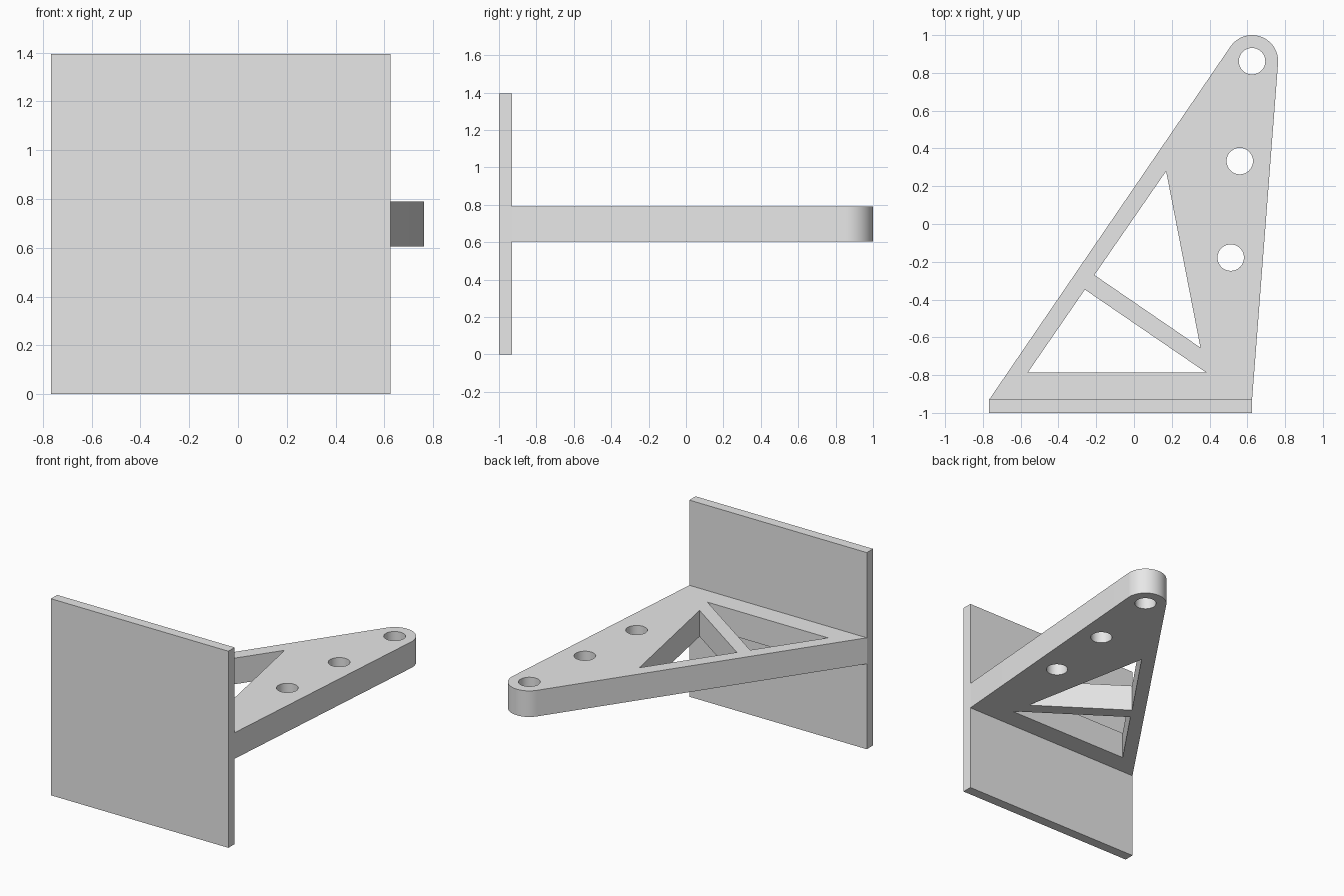
import bpy
import bmesh
from math import atan2, acos, hypot, cos, sin, pi, radians
from mathutils import Vector

cube = bpy.data.objects.get("Cube")
if cube:
    bpy.data.objects.remove(cube, do_unlink=True)

# Single plain grey material
grey = bpy.data.materials.new("plain grey")
grey.use_nodes = True
colour = (0.8, 0.8, 0.8, 1.0)
grey.diffuse_color = colour
grey.node_tree.nodes["Principled BSDF"].inputs["Base Color"].default_value = colour


def arc(centre, radius, start, end, steps):
    return [(centre[0] + radius * cos(start + (end - start) * i / steps),
             centre[1] + radius * sin(start + (end - start) * i / steps))
            for i in range(steps + 1)]


def circle(centre, radius, steps=48):
    return arc(centre, radius, 0, 2 * pi, steps)[:-1]


def tangent_angle(point, centre, radius, side):
    """Angle on the circle where the line from the point touches it."""
    dx, dy = point[0] - centre[0], point[1] - centre[1]
    return atan2(dy, dx) + side * acos(radius / hypot(dx, dy))


def extruded(name, loops, bottom, top):
    """Flat outline with holes, raised into a solid."""
    bm = bmesh.new()
    edges = []
    for loop in loops:
        verts = [bm.verts.new((x, y, bottom)) for x, y in loop]
        edges += [bm.edges.new((v, verts[i - 1])) for i, v in enumerate(verts)]
    bmesh.ops.triangle_fill(bm, use_beauty=True, edges=edges, normal=Vector((0, 0, 1)))
    result = bmesh.ops.extrude_face_region(bm, geom=bm.faces[:], use_keep_orig=True)
    raised = [g for g in result["geom"] if isinstance(g, bmesh.types.BMVert)]
    bmesh.ops.translate(bm, verts=raised, vec=(0, 0, top - bottom))
    bmesh.ops.recalc_face_normals(bm, faces=bm.faces[:])
    # Merge the flat triangles back into clean faces
    bmesh.ops.dissolve_limit(bm, angle_limit=radians(0.5),
                             verts=bm.verts[:], edges=bm.edges[:])
    mesh = bpy.data.meshes.new(name)
    bm.to_mesh(mesh)
    bm.free()
    mesh.materials.append(grey)
    obj = bpy.data.objects.new(name, mesh)
    bpy.context.collection.objects.link(obj)
    bpy.ops.object.select_all(action="DESELECT")
    obj.select_set(True)
    bpy.context.view_layer.objects.active = obj
    bpy.ops.object.shade_smooth_by_angle(angle=radians(30))
    return obj


left, right, front, joint = -0.767, 0.625, -1.0, -0.93

# Upright mounting plate
extruded("mounting_plate",
         [[(left, front), (right, front), (right, joint), (left, joint)]], 0, 1.394)

# Tapered arm with a rounded tip
tip, tip_radius = (0.625, 0.862), 0.138
corner_a, corner_b = (left, joint), (right, joint)
start = tangent_angle(corner_b, tip, tip_radius, 1)
end = tangent_angle(corner_a, tip, tip_radius, -1) + 2 * pi
outline = [corner_a, corner_b] + arc(tip, tip_radius, start, end, 32)

# Triangular windows either side of the brace, and the bolt holes
windows = [[(0.17, 0.28), (-0.21, -0.27), (0.352, -0.655)],
           [(-0.26, -0.347), (-0.563, -0.787), (0.383, -0.787)]]
holes = [circle(c, 0.07) for c in (tip, (0.56, 0.333), (0.512, -0.178))]
extruded("bracket_arm", [outline] + windows + holes, 0.605, 0.79)
